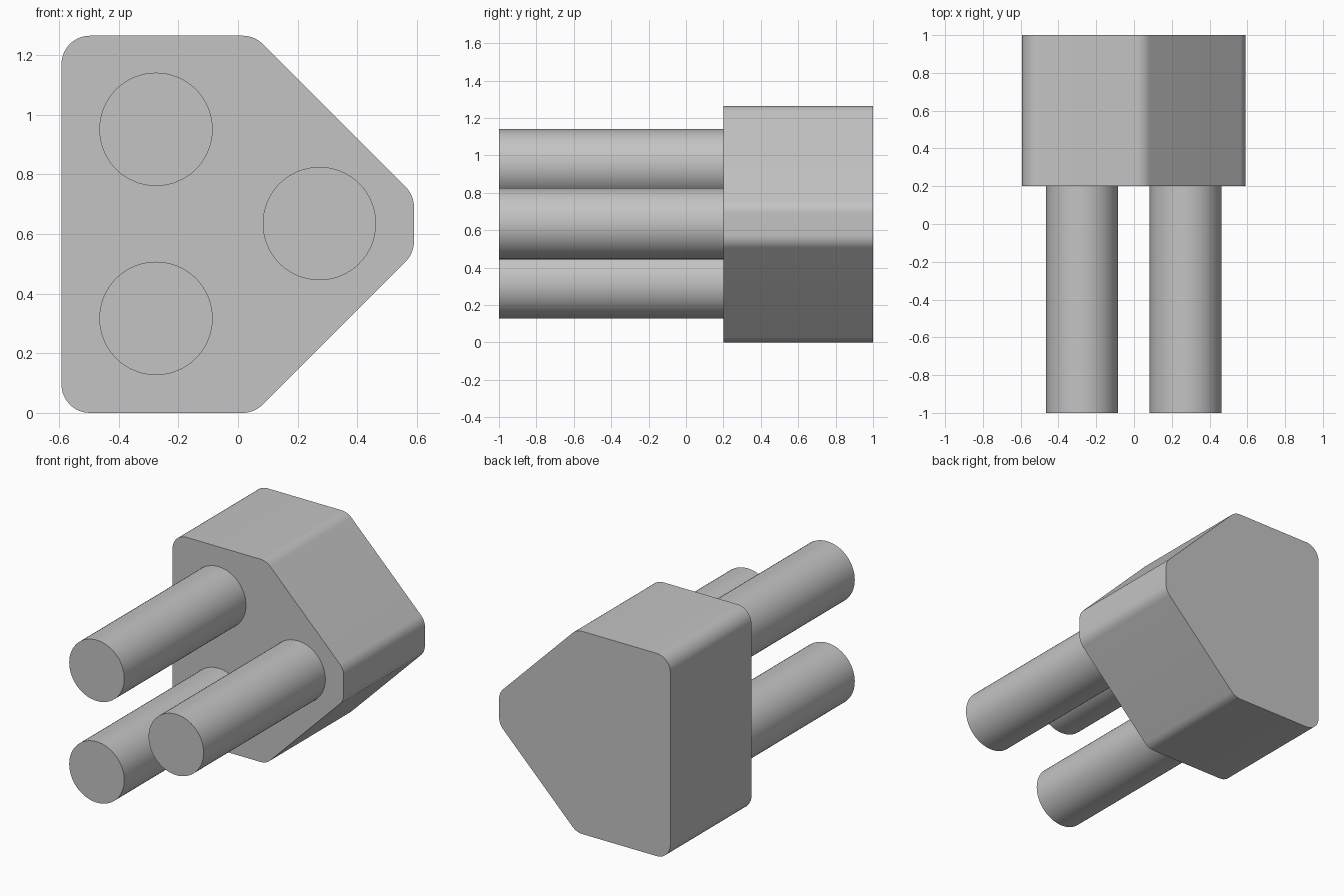
import bpy
import bmesh
import math
from mathutils import Vector

cube = bpy.data.objects.get("Cube")
if cube:
    bpy.data.objects.remove(cube, do_unlink=True)

# Single grey material
GREY = (0.55, 0.55, 0.55, 1.0)
grey = bpy.data.materials.new("plain grey")
grey.use_nodes = True
grey.diffuse_color = GREY
grey.node_tree.nodes["Principled BSDF"].inputs["Base Color"].default_value = GREY

FRONT, FACE, BACK = -1.0, 0.2, 1.0
HEIGHT = 1.265


def rounded(corners, radius, steps=10):
    """Round every corner of a convex 2D outline with one radius."""
    points = []
    for i, corner in enumerate(corners):
        p = Vector(corner)
        a = (Vector(corners[i - 1]) - p).normalized()
        b = (Vector(corners[(i + 1) % len(corners)]) - p).normalized()
        half = a.angle(b) / 2
        centre = p + (a + b).normalized() * radius / math.sin(half)
        start = p + a * radius / math.tan(half) - centre
        end = p + b * radius / math.tan(half) - centre
        a0 = math.atan2(start.y, start.x)
        turn = (math.atan2(end.y, end.x) - a0 + math.pi) % math.tau - math.pi
        for s in range(steps + 1):
            t = a0 + turn * s / steps
            points.append(centre + radius * Vector((math.cos(t), math.sin(t))))
    return points


def extrude(name, outline, y0, y1):
    """Extrude an x-z outline along y into a closed solid."""
    bm = bmesh.new()
    face = bm.faces.new([bm.verts.new((p[0], y0, p[1])) for p in outline])
    result = bmesh.ops.extrude_face_region(bm, geom=[face], use_keep_orig=True)
    moved = [v for v in result["geom"] if isinstance(v, bmesh.types.BMVert)]
    bmesh.ops.translate(bm, verts=moved, vec=(0, y1 - y0, 0))
    bmesh.ops.recalc_face_normals(bm, faces=bm.faces)
    mesh = bpy.data.meshes.new(name)
    bm.to_mesh(mesh)
    bm.free()
    mesh.materials.append(grey)
    obj = bpy.data.objects.new(name, mesh)
    bpy.context.collection.objects.link(obj)
    bpy.ops.object.select_all(action="DESELECT")
    obj.select_set(True)
    bpy.context.view_layer.objects.active = obj
    bpy.ops.object.shade_smooth_by_angle(angle=math.radians(30))
    return obj


# Block with two chamfered corners, mirrored about mid height
lower = [(-0.592, 0), (0.055, 0), (0.59, 0.535)]
upper = [(x, HEIGHT - z) for x, z in reversed(lower)]
extrude("block", rounded(lower + upper, 0.095), FACE, BACK)

# Three round pins
pins = {"upper_pin": (-0.275, 0.951), "lower_pin": (-0.275, 0.317),
        "side_pin": (0.273, 0.635)}
for name, (x, z) in pins.items():
    circle = [(x + 0.19 * math.cos(math.tau * i / 64),
               z + 0.19 * math.sin(math.tau * i / 64)) for i in range(64)]
    extrude(name, circle, FRONT, FACE)
